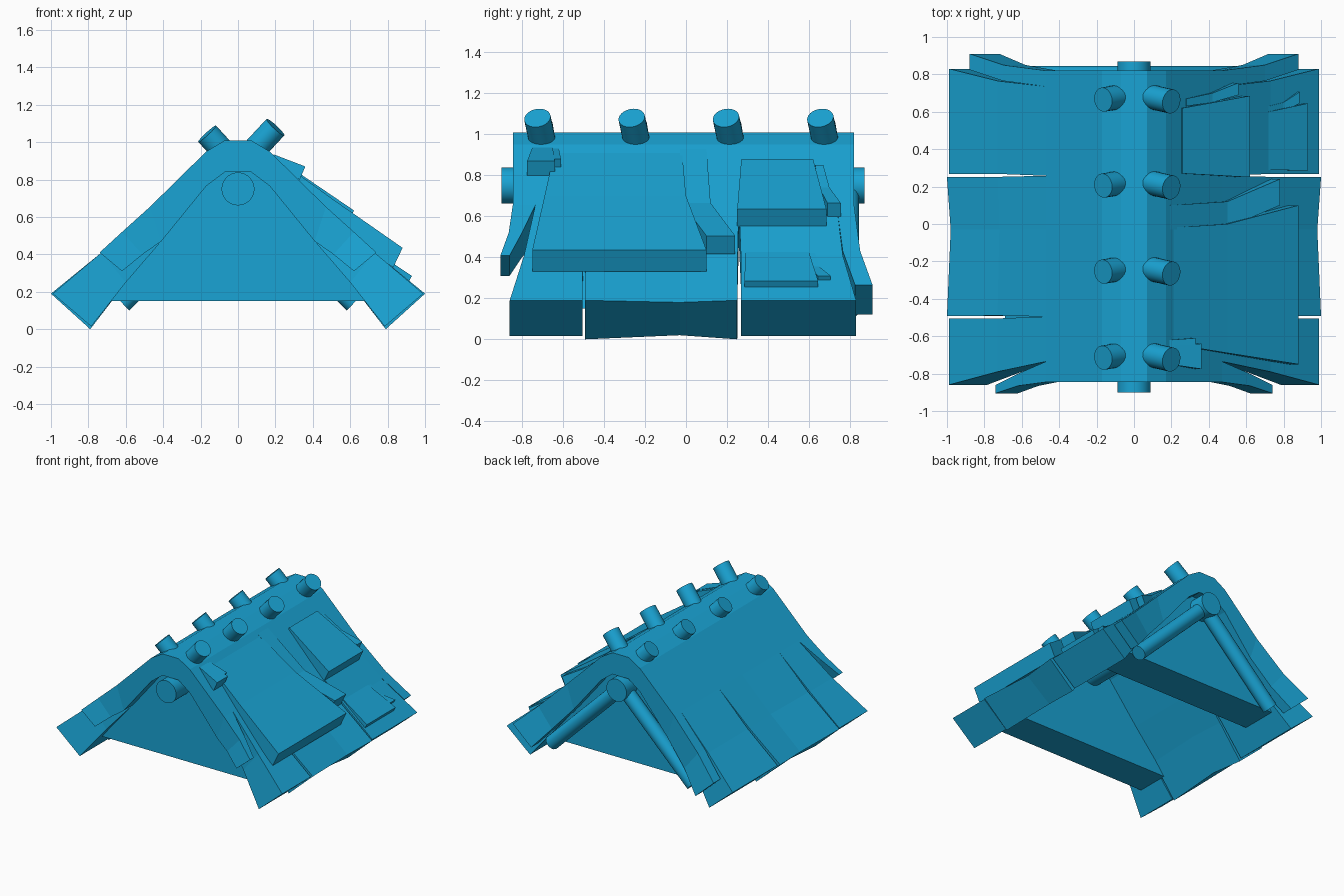
import bpy, bmesh, math
from mathutils import Vector

if "Cube" in bpy.data.objects:
    bpy.data.objects.remove(bpy.data.objects["Cube"])

blue = bpy.data.materials.new("blue")
blue.diffuse_color = (0.01, 0.37, 0.66, 1)
blue.use_nodes = True
blue.node_tree.nodes["Principled BSDF"].inputs["Base Color"].default_value = blue.diffuse_color


def finish(name, bm):
    bmesh.ops.remove_doubles(bm, verts=bm.verts, dist=0.0005)
    bmesh.ops.recalc_face_normals(bm, faces=bm.faces)
    me = bpy.data.meshes.new(name)
    bm.to_mesh(me)
    bm.free()
    me.materials.append(blue)
    ob = bpy.data.objects.new(name, me)
    bpy.context.collection.objects.link(ob)
    return ob


def quad(bm, *pts):
    bm.faces.new([bm.verts.new(p) for p in pts])


def rod(name, a, b, r, sides=24):
    a, b = Vector(a), Vector(b)
    bm = bmesh.new()
    bmesh.ops.create_cone(bm, cap_ends=True, segments=sides, radius1=r, radius2=r, depth=(b - a).length)
    bm.transform(((b - a).to_track_quat('Z', 'Y')).to_matrix().to_4x4())
    bmesh.ops.translate(bm, verts=bm.verts, vec=(a + b) / 2)
    ob = finish(name, bm)
    for p in ob.data.polygons:
        p.use_smooth = len(p.vertices) == 4
    for e in ob.data.edges:
        za, zb = [(ob.data.vertices[i].co - a).dot(b - a) for i in e.vertices]
        e.use_edge_sharp = abs(za - zb) < 1e-4
    return ob


# Roof hide: cross-section stations as (outer x, outer z, inner x, inner z)
TOP = [(.07, 1.01, .07, .84), (.17, .95, .17, .765), (.47, .655, .41, .47)]
SPLIT = len(TOP) - 1
HEM = [(.73, .41, .60, .25), (.99, .19, .785, .015)]
HEM_EDGE = [(.73, .41, .60, .25), (1.0, .19, .79, 0)]
HEM_MID = [(.72, .41, .59, .26), (.98, .18, .775, .02)]
FRONT_FLAP = [(.62, .52, .51, .40), (.74, .41, .62, .31)]
BACK_FLAP = [(.70, .43, .58, .28), (.88, .265, .72, .12)]


def column(y_top, tail, y_tail):
    return [(s, y) for s, y in zip(TOP + tail, [y_top] * 3 + y_tail)]


# left column, right column, walls (0 none, 1 only below the split, 2 full)
strips = [
    (column(-.845, FRONT_FLAP, [-.865, -.905]), column(-.735, FRONT_FLAP, [-.80, -.86]), 2, 1),
    (column(-.735, HEM, [-.79, -.86]), column(-.495, HEM, [-.505, -.505]), 1, 1),
    (column(-.495, HEM_EDGE, [-.49, -.492]), column(-.03, HEM_MID, [-.03, -.03]), 1, 0),
    (column(-.03, HEM_MID, [-.03, -.03]), column(.258, HEM_EDGE, [.252, .25]), 0, 1),
    (column(.258, HEM, [.268, .268]), column(.735, HEM, [.765, .83]), 1, 1),
    (column(.735, BACK_FLAP, [.765, .825]), column(.82, BACK_FLAP, [.85, .91]), 1, 2),
]
bm = bmesh.new()
for ca, cb, wa, wb in strips:
    n = len(ca)

    def point(col, i, under):
        # negative i walks down the left slope
        s, y = col[i if i >= 0 else -i - 1]
        k = 2 if under else 0
        return (s[k] if i >= 0 else -s[k], y, s[k + 1])

    for i in range(-n, n - 1):
        for under in (0, 1):
            quad(bm, point(ca, i, under), point(ca, i + 1, under),
                 point(cb, i + 1, under), point(cb, i, under))
        low = i >= SPLIT or i + 1 <= -SPLIT - 1
        for col, wall in ((ca, wa), (cb, wb)):
            if wall == 2 or (wall == 1 and low):
                quad(bm, point(col, i, 0), point(col, i + 1, 0), point(col, i + 1, 1), point(col, i, 1))
    for i in (-n, n - 1):
        quad(bm, point(ca, i, 0), point(cb, i, 0), point(cb, i, 1), point(ca, i, 1))
finish("roof_hide", bm)


# Patches lying on the right slope: stations of (x, top z, y from, y to)
def patch(name, stations, dx, dz):
    bm = bmesh.new()
    rings = [[(x, a, z), (x, b, z), (x - dx, b, z - dz), (x - dx, a, z - dz)]
             for x, z, a, b in stations]
    for r, s in zip(rings, rings[1:]):
        for k in range(4):
            j = (k + 1) % 4
            quad(bm, r[k], r[j], s[j], s[k])
    quad(bm, *rings[0])
    quad(bm, *rings[-1])
    finish(name, bm)


patch("large_patch", [(.19, .925, -.64, -.02), (.5, .70, -.69, 0), (.88, .435, -.75, .10)], .05, .105)
patch("large_patch_strip", [(.19, .93, -.03, .10), (.5, .665, -.02, .12), (.78, .505, .10, .24)], .045, .09)
patch("upper_back_patch", [(.26, .88, .27, .62), (.62, .635, .25, .685)], .045, .09)
patch("upper_back_strip", [(.28, .85, .63, .67), (.42, .74, .65, .70), (.56, .665, .69, .755)], .03, .065)
patch("lower_back_patch", [(.72, .425, .29, .60), (.93, .285, .285, .645)], .025, .045)
patch("lower_back_strip", [(.72, .42, .59, .63), (.80, .355, .60, .65), (.885, .31, .645, .705)], .02, .035)
patch("upper_front_patch", [(.19, .935, -.75, -.65), (.36, .87, -.775, -.64)], .03, .07)
patch("upper_front_strip", [(.19, .93, -.66, -.62), (.33, .88, -.66, -.61)], .02, .04)

# Gable walls under the roof
half = [(.69, .15), (.45, .44), (.18, .775), (.06, .86)]
outline = half + [(-x, z) for x, z in reversed(half)]
for name, y0, y1 in (("front_gable_wall", -.73, -.47), ("back_gable_wall", .45, .74)):
    bm = bmesh.new()
    face = bm.faces.new([bm.verts.new((x, y0, z)) for x, z in outline])
    ext = bmesh.ops.extrude_face_region(bm, geom=[face])
    bmesh.ops.translate(bm, vec=(0, y1 - y0, 0),
                        verts=[v for v in ext["geom"] if isinstance(v, bmesh.types.BMVert)])
    finish(name, bm)

# Ridge pole and back rafters
rod("ridge_pole", (0, -.90, .75), (0, .87, .75), .088, 32)
for side, sx in (("left", -1), ("right", 1)):
    rod(f"{side}_rafter", (0, .79, .75), (sx * .62, .79, .14), .055)

# Pegs along the ridge
for i in range(4):
    y = -.71 + i * .46
    rod(f"left_peg_{i + 1}", (-.05, y + .015, .92), (-.165, y - .005, 1.045), .065)
    rod(f"right_peg_{i + 1}", (.07, y + .015, .94), (.20, y - .015, 1.08), .065)
